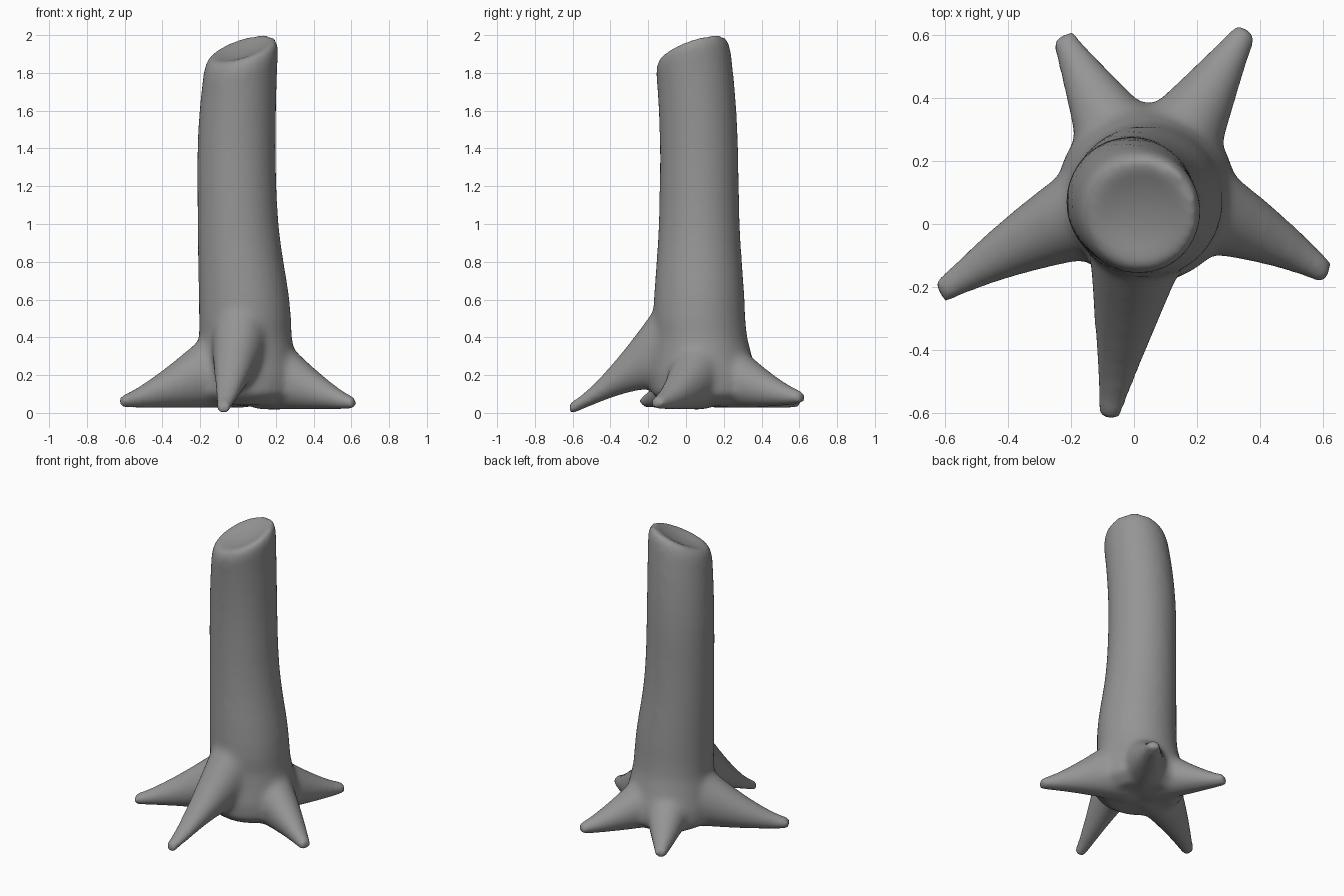
import bpy, bmesh
from math import cos, sin, pi
from mathutils import Vector

cube = bpy.data.objects.get("Cube")
if cube:
    bpy.data.objects.remove(cube, do_unlink=True)

SIDES = 28
STEPS = 12
TURNS = [2 * pi * i / SIDES for i in range(SIDES)]
FOOT = Vector((0.04, 0.1))
bm = bmesh.new()


def loft(rings):
    """Skin a closed tube through rings of points."""
    loops = [[bm.verts.new(point) for point in ring] for ring in rings]
    for lower, upper in zip(loops, loops[1:]):
        for i in range(SIDES):
            j = (i + 1) % SIDES
            bm.faces.new((lower[i], lower[j], upper[j], upper[i]))
    bm.faces.new(loops[0][::-1])
    bm.faces.new(loops[-1])


def trunk_ring(z, scale=1):
    """Round section: swollen foot, swaying stem, sloping towards the cut."""
    flare = 1 / (1 + (z / 0.8) ** 6)
    swell = max(0, 1 - ((z - 0.15) / 0.2) ** 2)
    upper = max(0, z - 1.3) ** 2
    lower = max(0, 0.5 - z)
    slope = min(1, max(0, (z - 1.4) / 0.45))
    radius = scale * (0.207 + 0.04 * flare + 0.04 * swell - 0.03 * upper)
    centre = Vector((0.05 * flare - 0.01 + 0.08 * upper,
                     0.07 + 0.08 * lower - 0.1 * upper, z))
    ring = []
    for turn in TURNS:
        dx, dy = radius * cos(turn), radius * sin(turn)
        rise = slope * (0.3 * dx + 0.33 * dy)
        ring.append(centre + Vector((dx, dy, rise)))
    return ring


def root(tip, height, rise, bend=0, arch=0):
    """Tapering root from the trunk foot out to its tip."""
    tip = Vector(tip)
    along = (tip - FOOT).normalized()
    side = Vector((-along.y, along.x))
    rings = []
    for step in range(1, STEPS + 1):
        t = step / STEPS
        left = 1 - t
        middle = FOOT.lerp(tip, t) + side * (4 * bend * t * left)
        width = 0.04 + 0.16 * left ** 1.15
        top = height + 0.035 + rise * left ** 1.3
        bottom = height - 0.035 + arch * sin(pi * t ** 0.7)
        ring = []
        for turn in TURNS:
            flat = middle + side * (width * cos(turn))
            z = (top + bottom + (top - bottom) * sin(turn)) / 2
            ring.append((flat.x, flat.y, z))
        rings.append(ring)
    loft(rings)


# Trunk with a slanted, slightly dished cut
trunk = [trunk_ring(0.04, scale=0.75)]
trunk += [trunk_ring(k / 10) for k in range(1, 19)]
trunk += [trunk_ring(1.87), trunk_ring(1.925, scale=0.93), trunk_ring(1.93, scale=0.8),
          trunk_ring(1.91, scale=0.5), trunk_ring(1.9, scale=0.2)]
loft(trunk)

# Five spreading roots: front, front right, front left, back left, back right
root(tip=(-0.08, -0.62), height=0.02, rise=0.9, arch=0.14)
root(tip=(-0.62, -0.22), height=0.06, rise=0.5, bend=-0.03)
root(tip=(0.62, -0.16), height=0.05, rise=0.5, bend=0.03)
root(tip=(0.36, 0.62), height=0.08, rise=0.4, arch=-0.02)
root(tip=(-0.23, 0.6), height=0.06, rise=0.4)

mesh = bpy.data.meshes.new("tree_stump")
bmesh.ops.recalc_face_normals(bm, faces=bm.faces)
bm.to_mesh(mesh)
bm.free()
stump = bpy.data.objects.new("tree_stump", mesh)
bpy.context.collection.objects.link(stump)

# Bark colour
bark = bpy.data.materials.new("bark_grey")
bark.use_nodes = True
colour = (0.3, 0.3, 0.3, 1)
bark.diffuse_color = colour
bark.node_tree.nodes["Principled BSDF"].inputs["Base Color"].default_value = colour
mesh.materials.append(bark)

# Fuse the parts into one skin and soften the joins
remesh = stump.modifiers.new("fuse", "REMESH")
remesh.mode = "VOXEL"
remesh.voxel_size = 0.014
remesh.use_smooth_shade = True
soften = stump.modifiers.new("soften", "SMOOTH")
soften.factor = 0.5
soften.iterations = 30
